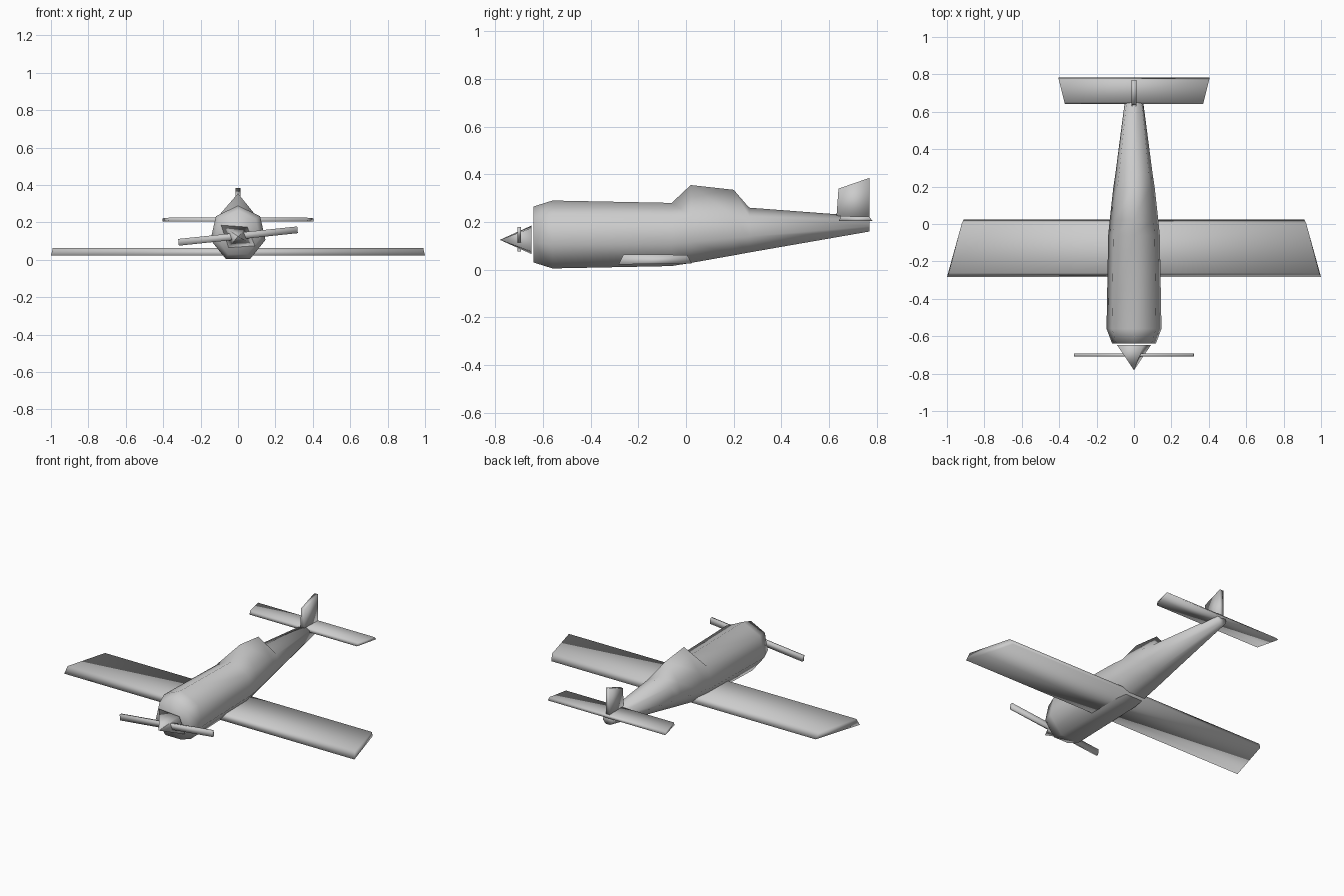
import bpy, bmesh, math

if "Cube" in bpy.data.objects:
    bpy.data.objects.remove(bpy.data.objects["Cube"])


def loft(name, rings):
    """Skin a list of equal-sized point rings and close both ends."""
    bm = bmesh.new()
    loops = [[bm.verts.new(p) for p in ring] for ring in rings]
    n = len(loops[0])
    for a, b in zip(loops, loops[1:]):
        for i in range(n):
            j = (i + 1) % n
            bm.faces.new((a[i], a[j], b[j], b[i]))
    bm.faces.new(loops[0])
    bm.faces.new(loops[-1])
    bmesh.ops.recalc_face_normals(bm, faces=bm.faces)
    mesh = bpy.data.meshes.new(name)
    bm.to_mesh(mesh)
    bm.free()
    for poly in mesh.polygons:
        poly.use_smooth = True
    obj = bpy.data.objects.new(name, mesh)
    bpy.context.collection.objects.link(obj)
    return obj


def section(y, top, base_top, bottom, half_width):
    """Seven-sided fuselage section whose ridge can rise to form the canopy."""
    ring = []
    for i in range(7):
        a = math.tau * i / 7
        x = half_width * math.sin(a) / 0.975
        t = (math.cos(a) + 0.901) / 1.901
        z = top if i == 0 else bottom + (base_top - bottom) * t
        ring.append((x, y, z))
    return ring


# Fuselage with the canopy hump in its ridge
loft("fuselage", [section(*s) for s in (
    (-0.64, 0.265, 0.265, 0.03, 0.117),
    (-0.56, 0.29, 0.29, 0.005, 0.147),
    (-0.06, 0.28, 0.28, 0.015, 0.138),
    (0.02, 0.355, 0.275, 0.028, 0.13),
    (0.20, 0.335, 0.267, 0.06, 0.11),
    (0.265, 0.26, 0.26, 0.072, 0.10),
    (0.77, 0.222, 0.222, 0.16, 0.034))])


def flying_surface(name, profile):
    """Span a profile of (tip x, y, z) points from one side to the other."""
    loft(name, [[(s * x, y, z) for x, y, z in profile] for s in (-1, 1)])


# Main wing and tailplane
flying_surface("wing", [(1.0, -0.283, 0.022), (0.99, -0.262, 0.064),
                        (0.92, 0.005, 0.062), (0.91, 0.025, 0.025)])
flying_surface("tailplane", [(0.37, 0.642, 0.205), (0.372, 0.65, 0.225),
                             (0.402, 0.77, 0.222), (0.405, 0.782, 0.205)])

# Tail fin
flying_surface("tail_fin", [(0.013, 0.63, 0.20), (0.013, 0.64, 0.34),
                            (0.013, 0.77, 0.385), (0.013, 0.77, 0.20)])

# Pointed spinner, a skewed four-sided cone
base = [(-0.09, 0.185), (0.05, 0.175), (0.09, 0.075), (-0.05, 0.065)]
loft("spinner", [[(x, -0.648, z) for x, z in base],
                 [(x * 0.01, -0.78, 0.125 + (z - 0.125) * 0.01) for x, z in base]])

# Two-bladed propeller, slightly turned
propeller = loft("propeller", [[(x, y, z) for y, z in
                 ((-0.008, -0.018), (0.008, -0.018), (0.008, 0.018), (-0.008, 0.018))]
                 for x in (-0.32, 0.32)])
propeller.location = (0, -0.7, 0.127)
propeller.rotation_euler.y = math.radians(-6)
